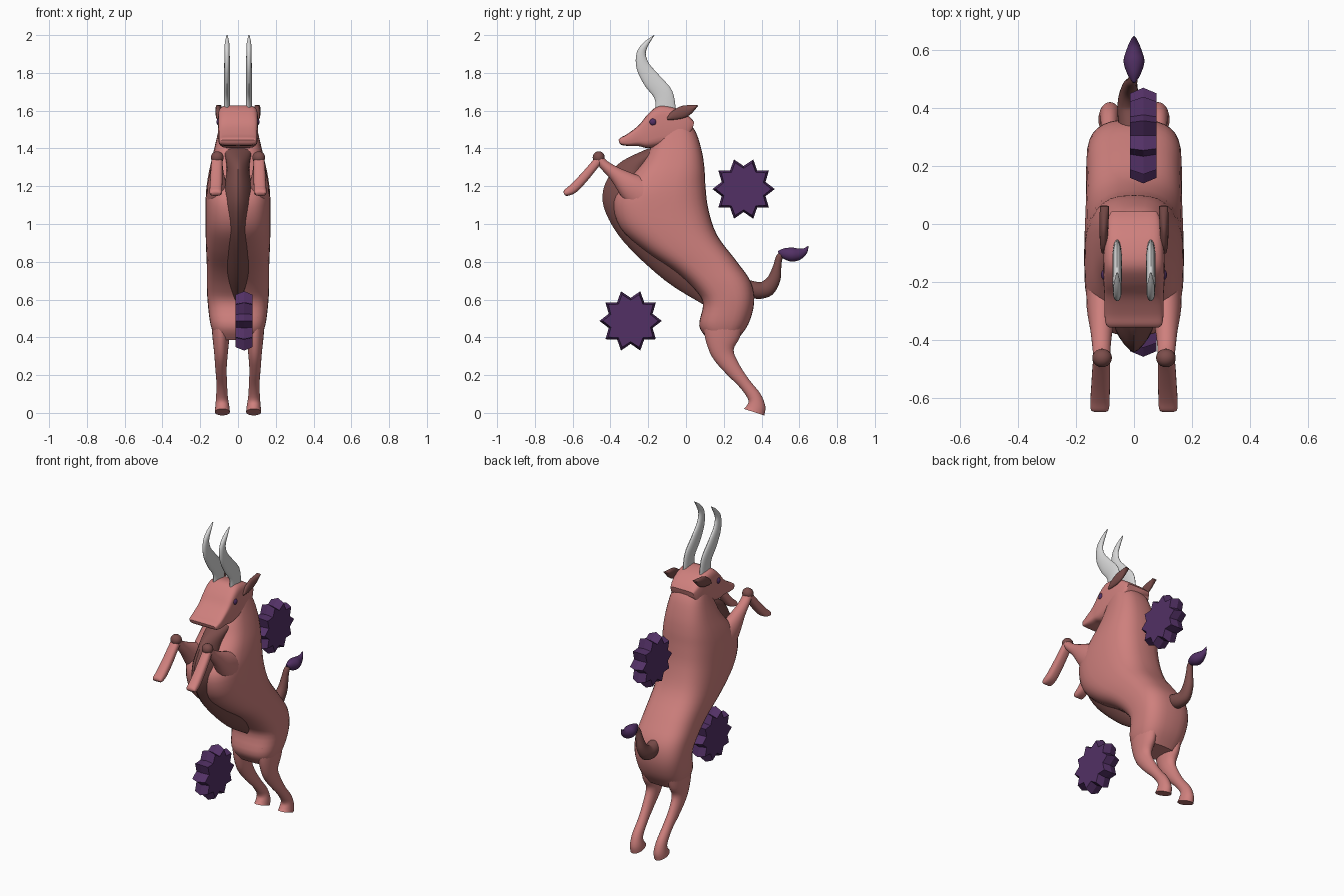
import bpy, bmesh, math
from mathutils import Vector


def material(name, rgb):
    m = bpy.data.materials.new(name)
    m.diffuse_color = (*rgb, 1)
    return m


PINK = material("salmon_pink", (0.62, 0.215, 0.205))
BROWN = material("dull_brown", (0.20, 0.075, 0.07))
PURPLE = material("deep_purple", (0.085, 0.03, 0.13))
SILVER = material("silver", (0.68, 0.68, 0.68))


def finish(name, bm, mat, angle=40):
    bmesh.ops.recalc_face_normals(bm, faces=bm.faces)
    mesh = bpy.data.meshes.new(name)
    bm.to_mesh(mesh)
    bm.free()
    ob = bpy.data.objects.new(name, mesh)
    bpy.context.collection.objects.link(ob)
    mesh.materials.append(mat)
    if angle:
        bpy.ops.object.select_all(action='DESELECT')
        ob.select_set(True)
        bpy.context.view_layer.objects.active = ob
        bpy.ops.object.shade_smooth_by_angle(angle=math.radians(angle))
    return ob


def spline(rows, steps=4):
    """Catmull-Rom interpolation of equal-length tuples."""
    out = []
    for i in range(len(rows) - 1):
        a, b, c, d = (rows[max(0, min(len(rows) - 1, i + k))] for k in (-1, 0, 1, 2))
        for s in range(steps):
            t = s / steps
            out.append([0.5 * (2 * q + (r - p) * t + (2 * p - 5 * q + 4 * r - u) * t * t
                               + (3 * q - p - 3 * r + u) * t ** 3)
                        for p, q, r, u in zip(a, b, c, d)])
    out.append(list(rows[-1]))
    return out


def loft(name, rows, mat, power=2.0, n=24):
    """Rows are x, y1, z1, y2, z2, half width; each makes a superellipse ring."""
    bm = bmesh.new()
    rings = []
    for x, y1, z1, y2, z2, w in spline(rows):
        ring = []
        for k in range(n):
            a = math.tau * k / n
            c, s = (math.copysign(abs(v) ** (2 / power), v) for v in (math.cos(a), math.sin(a)))
            ring.append(bm.verts.new((x + w * s, (y1 + y2) / 2 + (y1 - y2) / 2 * c,
                                      (z1 + z2) / 2 + (z1 - z2) / 2 * c)))
        rings.append(ring)
    for r, q in zip(rings, rings[1:]):
        for k in range(n):
            bm.faces.new((r[k], r[(k + 1) % n], q[(k + 1) % n], q[k]))
    bm.faces.new(rings[0])
    bm.faces.new(rings[-1])
    return finish(name, bm, mat)


def limb(name, path, mat, side=1, power=2.0):
    """Path points are x, y, z, radius in the side plane, half width."""
    rows = []
    for i, (x, y, z, r, w) in enumerate(path):
        a, b = path[max(i - 1, 0)], path[min(i + 1, len(path) - 1)]
        t = Vector((b[1] - a[1], b[2] - a[2])).normalized()
        rows.append((side * x, y - t.y * r, z + t.x * r, y + t.y * r, z - t.x * r, w))
    return loft(name, rows, mat, power)


def ball(name, loc, size, mat):
    bm = bmesh.new()
    bmesh.ops.create_uvsphere(bm, u_segments=20, v_segments=12, radius=1)
    for v in bm.verts:
        v.co = Vector(loc) + Vector(c * s for c, s in zip(v.co, size))
    return finish(name, bm, mat)


def spiked_wheel(name, y, z):
    """Ten-pointed star, widest at its middle plane, flat on both sides."""
    bm = bmesh.new()
    rings = []
    for x, outer, inner in ((-0.013, 0.146, 0.110), (0.032, 0.165, 0.122), (0.077, 0.146, 0.110)):
        ring = []
        for k in range(20):
            a = math.tau * (k + 0.0) / 20
            r = inner if k % 2 else outer
            ring.append(bm.verts.new((x, y + r * math.cos(a), z + r * math.sin(a))))
        rings.append(ring)
    for r, q in zip(rings, rings[1:]):
        for k in range(20):
            bm.faces.new((r[k], r[(k + 1) % 20], q[(k + 1) % 20], q[k]))
    bm.faces.new(rings[0])
    bm.faces.new(rings[-1])
    return finish(name, bm, PURPLE, 0)


# Torso and neck: back edge, front edge, half width
loft("torso", [(0, *r) for r in (
    (.27, .385, .12, .385, .115), (.33, .47, .07, .46, .145), (.36, .58, .09, .58, .16),
    (.345, .69, .04, .66, .165), (.27, .80, -.06, .75, .165), (.165, .94, -.22, .86, .17),
    (.118, 1.08, -.35, .98, .172), (.103, 1.20, -.385, 1.12, .17),
    (.098, 1.29, -.32, 1.22, .158), (.085, 1.38, -.235, 1.32, .137),
    (.055, 1.48, -.19, 1.40, .115), (.01, 1.55, -.15, 1.48, .098))], PINK, 2.8, 32)

# Ridged belly and chest strip
loft("belly", [(0, *r) for r in (
    (.15, .64, .09, .575, .02), (.08, .76, -.11, .70, .055), (-.03, .98, -.325, .90, .08),
    (-.14, 1.10, -.425, 1.06, .085), (-.18, 1.20, -.44, 1.17, .075),
    (-.16, 1.29, -.40, 1.265, .06), (-.10, 1.35, -.335, 1.335, .065),
    (-.05, 1.41, -.20, 1.40, .085))], BROWN, 1.5)

# Head from crest to muzzle: top edge, bottom edge, half width
loft("head", [(0, *r) for r in (
    (.044, 1.54, .035, 1.505, .08), (.01, 1.575, .01, 1.46, .093), (-.055, 1.614, -.03, 1.43, .102),
    (-.14, 1.627, -.12, 1.415, .106), (-.20, 1.583, -.20, 1.402, .105),
    (-.25, 1.523, -.25, 1.412, .102), (-.31, 1.477, -.30, 1.413, .102),
    (-.345, 1.458, -.34, 1.418, .098), (-.357, 1.446, -.353, 1.43, .088))], PINK, 5, 32)

for side, tag in ((-1, "left"), (1, "right")):
    # Hind leg from thigh to hoof
    limb("hind_leg_" + tag, [
        (.088, .20, .50, .11, .055), (.09, .192, .40, .092, .045), (.09, .195, .315, .06, .036),
        (.09, .245, .235, .043, .03), (.086, .31, .155, .032, .028), (.085, .362, .085, .036, .031),
        (.083, .37, .035, .05, .037), (.083, .36, .004, .057, .04)], PINK, side)
    # Raised foreleg
    limb("upper_foreleg_" + tag, [
        (.10, -.20, 1.13, .11, .065), (.11, -.29, 1.195, .075, .053), (.112, -.37, 1.262, .04, .038),
        (.112, -.43, 1.31, .027, .031), (.11, -.46, 1.345, .025, .03)], PINK, side)
    limb("lower_foreleg_" + tag, [
        (.11, -.455, 1.35, .022, .028), (.113, -.49, 1.305, .023, .03), (.115, -.55, 1.235, .025, .032),
        (.117, -.60, 1.185, .025, .033), (.118, -.635, 1.165, .018, .032),
        (.118, -.645, 1.16, .008, .026)], PINK, side, 2.6)
    ball("knee_" + tag, (side * .11, -.462, 1.352), (.034, .032, .033), BROWN)
    # Curved flat horn
    limb("horn_" + tag, [
        (.058, -.108, 1.60, .055, .016), (.058, -.12, 1.685, .051, .016), (.058, -.18, 1.76, .047, .016),
        (.058, -.228, 1.835, .036, .015), (.058, -.237, 1.905, .024, .014),
        (.058, -.21, 1.955, .014, .012), (.058, -.168, 2.0, .001, .003)], SILVER, side)
    # Leaf-shaped ear
    limb("ear_" + tag, [
        (.104, -.10, 1.555, .004, .008), (.104, -.07, 1.572, .022, .013), (.104, -.02, 1.592, .032, .015),
        (.103, .02, 1.607, .024, .016), (.102, .062, 1.627, .003, .015)], BROWN, side)
    ball("eye_" + tag, (side * .1, -.175, 1.54), (.014, .019, .019), PURPLE)

# Tail and its tuft
limb("tail", [
    (-.01, .32, .665, .04, .04), (-.015, .38, .648, .045, .042), (-.02, .43, .66, .044, .035),
    (-.015, .467, .71, .034, .028), (-.01, .483, .775, .022, .021), (-.005, .495, .825, .018, .017),
    (0, .525, .852, .015, .014)], BROWN)
limb("tail_tuft", [
    (0, .488, .855, .004, .004), (0, .515, .846, .026, .022), (0, .56, .838, .037, .036),
    (0, .60, .842, .030, .026), (0, .63, .858, .016, .013), (0, .648, .884, .001, .001)], PURPLE)

# Spiked wheels
spiked_wheel("spiked_wheel_back", .305, 1.185)
spiked_wheel("spiked_wheel_front", -.293, .487)
